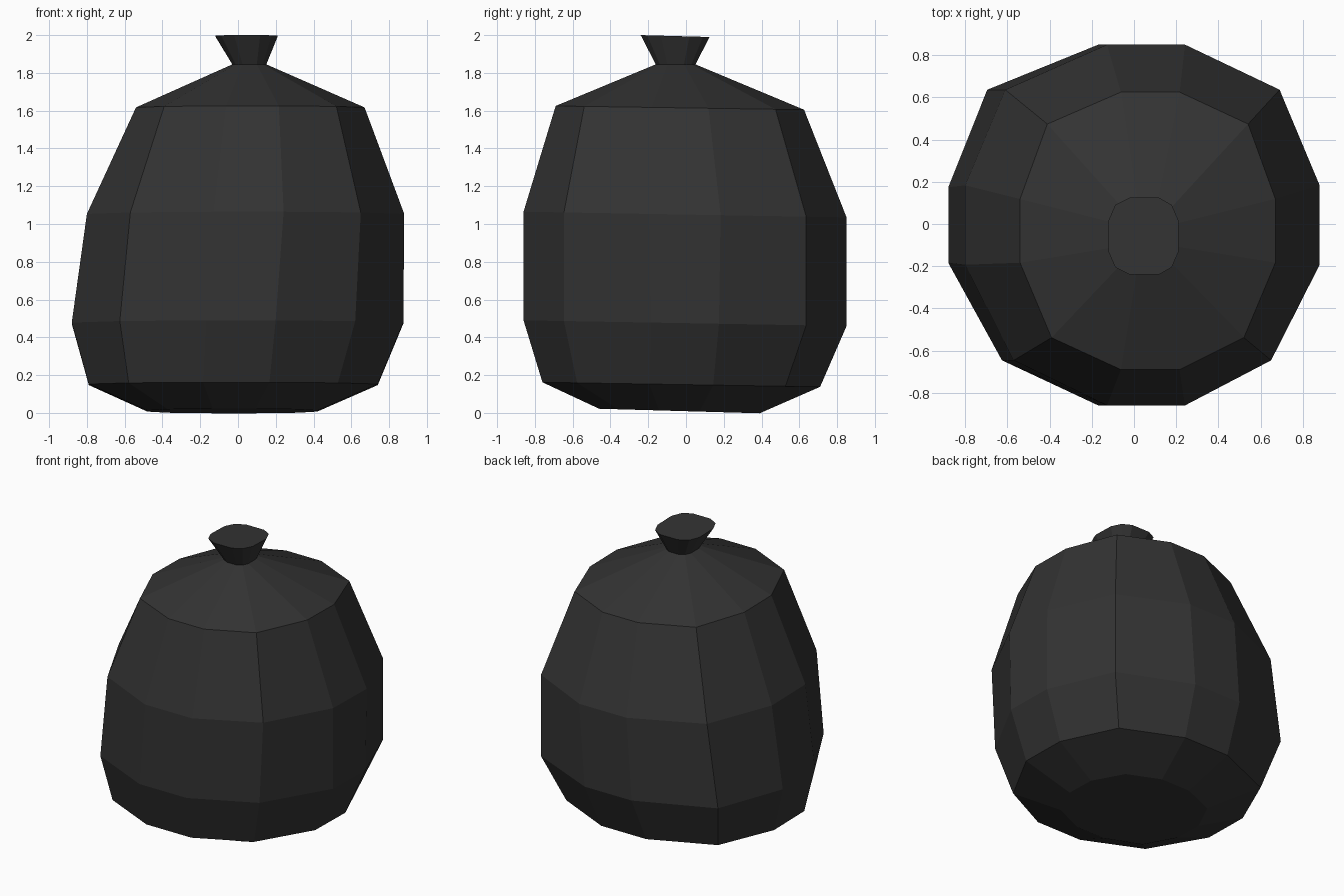
import bpy, bmesh

cube = bpy.data.objects.get("Cube")
if cube:
    bpy.data.objects.remove(cube, do_unlink=True)

# Dark plastic
plastic = bpy.data.materials.new("charcoal plastic")
plastic.use_nodes = True
colour = (0.033, 0.033, 0.033, 1)
plastic.diffuse_color = colour
bsdf = plastic.node_tree.nodes["Principled BSDF"]
bsdf.inputs["Base Color"].default_value = colour
bsdf.inputs["Roughness"].default_value = 0.8

# Rings: height, x range, y range, corner ratio, flat-side ratio, back widening, tilt
RINGS = [
    (0.01, -0.48, 0.42, -0.46, 0.39, 0.76, 0.25, 0.0, 0.012),
    (0.15, -0.79, 0.74, -0.76, 0.71, 0.75, 0.23, 0.02, 0.012),
    (0.475, -0.88, 0.875, -0.86, 0.85, 0.75, 0.21, 0.035, 0.015),
    (1.05, -0.80, 0.88, -0.86, 0.85, 0.75, 0.22, 0.02, 0.015),
    (1.615, -0.54, 0.67, -0.69, 0.625, 0.77, 0.23, 0.01, 0.01),
    (1.845, -0.03, 0.15, -0.16, 0.05, 0.80, 0.42, 0.0, 0.0),
    (1.995, -0.12, 0.21, -0.24, 0.125, 0.81, 0.42, 0.0, 0.005),
]


def ring_points(z, x0, x1, y0, y1, corner, side, widen, tilt):
    """Twelve points of a rounded square, starting at the front left corner."""
    cx, cy, hx, hy = (x0 + x1) / 2, (y0 + y1) / 2, (x1 - x0) / 2, (y1 - y0) / 2
    u, v = corner, side
    loop = [(-u, -u), (-v, -1), (v, -1), (u, -u), (1, -v), (1, v),
            (u, u), (v, 1), (-v, 1), (-u, u), (-1, v), (-1, -v)]
    points = []
    for a, b in loop:
        x, y = cx + a * hx, cy + b * hy
        if abs(a) == u:
            x += widen * (1 if a * b > 0 else -1)
        elif abs(a) == v:
            x += 0.02 * hx
        points.append((x, y, z - tilt * b))
    return points


# Bag body with pinched neck and flared tied top
bm = bmesh.new()
loops = [[bm.verts.new(p) for p in ring_points(*ring)] for ring in RINGS]
for low, high in zip(loops, loops[1:]):
    for i in range(len(low)):
        j = (i + 1) % len(low)
        bm.faces.new((low[i], low[j], high[j], high[i]))
bm.faces.new(loops[0][::-1])
bm.faces.new(loops[-1])
bmesh.ops.recalc_face_normals(bm, faces=bm.faces)

mesh = bpy.data.meshes.new("tied_bag")
bm.to_mesh(mesh)
bm.free()
mesh.materials.append(plastic)
bag = bpy.data.objects.new("tied_bag", mesh)
bpy.context.collection.objects.link(bag)
